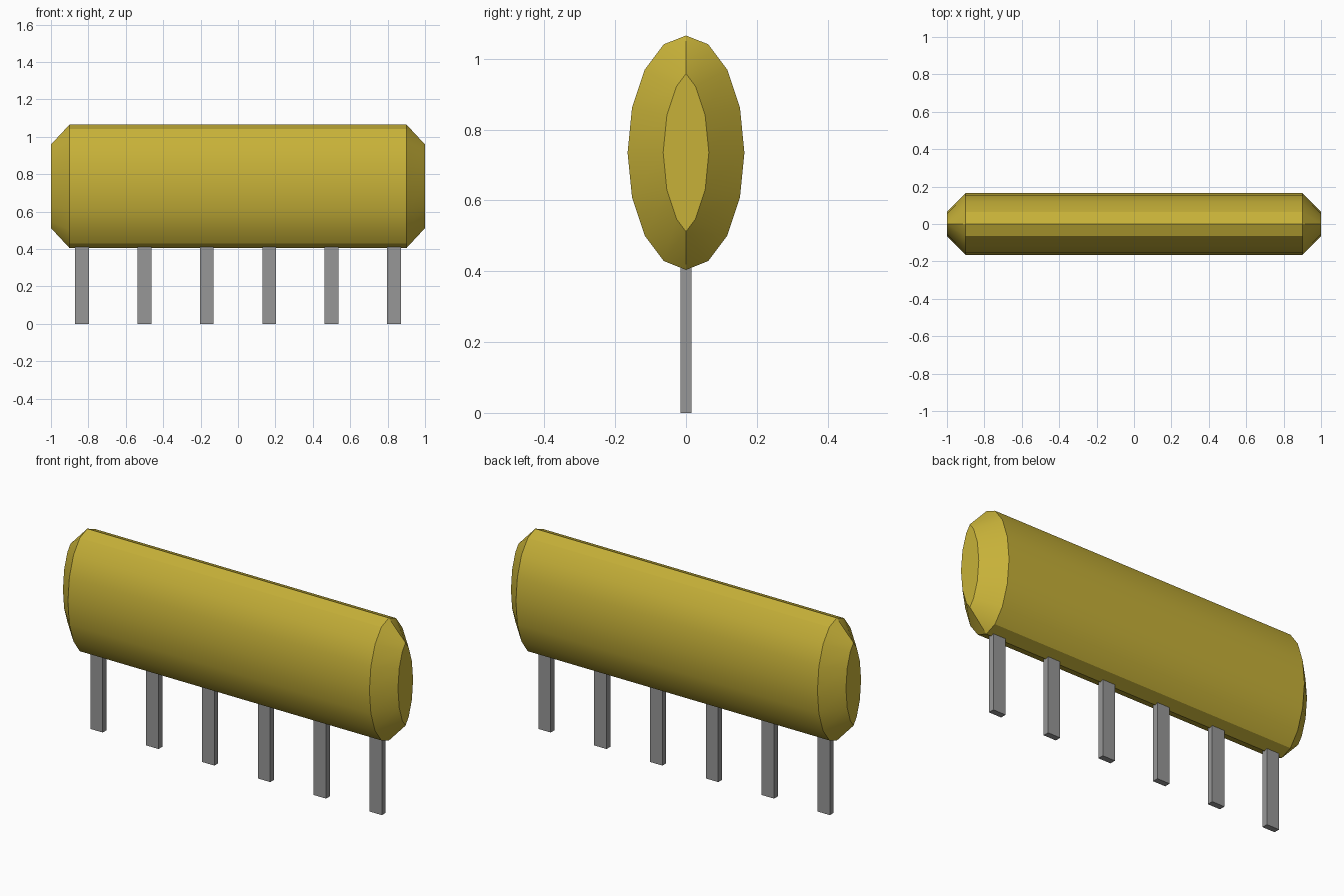
import bpy, bmesh, math
from mathutils import Vector

cube = bpy.data.objects.get("Cube")
if cube:
    bpy.data.objects.remove(cube, do_unlink=True)


def material(name, rgb, metallic=0.0):
    m = bpy.data.materials.new(name)
    m.use_nodes = True
    m.diffuse_color = (*rgb, 1)
    m.node_tree.nodes["Principled BSDF"].inputs["Base Color"].default_value = (*rgb, 1)
    return m


def add_object(name, bm, mat):
    bmesh.ops.recalc_face_normals(bm, faces=bm.faces)
    mesh = bpy.data.meshes.new(name)
    bm.to_mesh(mesh)
    bm.free()
    mesh.materials.append(mat)
    ob = bpy.data.objects.new(name, mesh)
    bpy.context.collection.objects.link(ob)
    return ob


gold = material("mustard coating", (0.57, 0.44, 0.04))
grey = material("grey metal", (0.31, 0.31, 0.31))

# Body: 16-sided elliptical bar with 45 degree chamfered ends
SIDES, RY, RZ, CZ, CHAMFER = 16, 0.165, 0.331, 0.735, 0.1
outer = [Vector((RY * math.sin(a), RZ * math.cos(a)))
         for a in (2 * math.pi * i / SIDES for i in range(SIDES))]


def edge_normal(i):
    d = outer[(i + 1) % SIDES] - outer[i % SIDES]
    return Vector((-d.y, d.x)).normalized()


# Chamfered rim: every side moved inwards by the same distance
inner = []
for i, p in enumerate(outer):
    n1, n2 = edge_normal(i - 1), edge_normal(i)
    q = p - (n1 + n2) / (1 + n1.dot(n2)) * CHAMFER
    if abs(q.x) < 0.004 or q.x * p.x < 0:
        q.x = 0
    inner.append(q)

bm = bmesh.new()
rings = [[bm.verts.new((x, p.x, CZ + p.y)) for p in ring]
         for x, ring in ((-1, inner), (-0.9, outer), (0.9, outer), (1, inner))]
for a, b in zip(rings, rings[1:]):
    for i in range(SIDES):
        j = (i + 1) % SIDES
        bm.faces.new((a[i], a[j], b[j], b[i]))
bm.faces.new(rings[0])
bm.faces.new(rings[-1])
bmesh.ops.remove_doubles(bm, verts=bm.verts, dist=0.004)
body = add_object("body", bm, gold)

bpy.ops.object.select_all(action='DESELECT')
body.select_set(True)
bpy.context.view_layer.objects.active = body
bpy.ops.object.shade_smooth_by_angle(angle=math.radians(30))

# Row of six flat pins under the body
PIN_W, PIN_D, PIN_H = 0.074, 0.032, 0.41
for k in range(6):
    bm = bmesh.new()
    bmesh.ops.create_cube(bm, size=1)
    bmesh.ops.scale(bm, vec=(PIN_W, PIN_D, PIN_H), verts=bm.verts)
    bmesh.ops.translate(bm, vec=((k - 2.5) / 3, 0, PIN_H / 2), verts=bm.verts)
    add_object(f"pin_{k + 1}", bm, grey)
